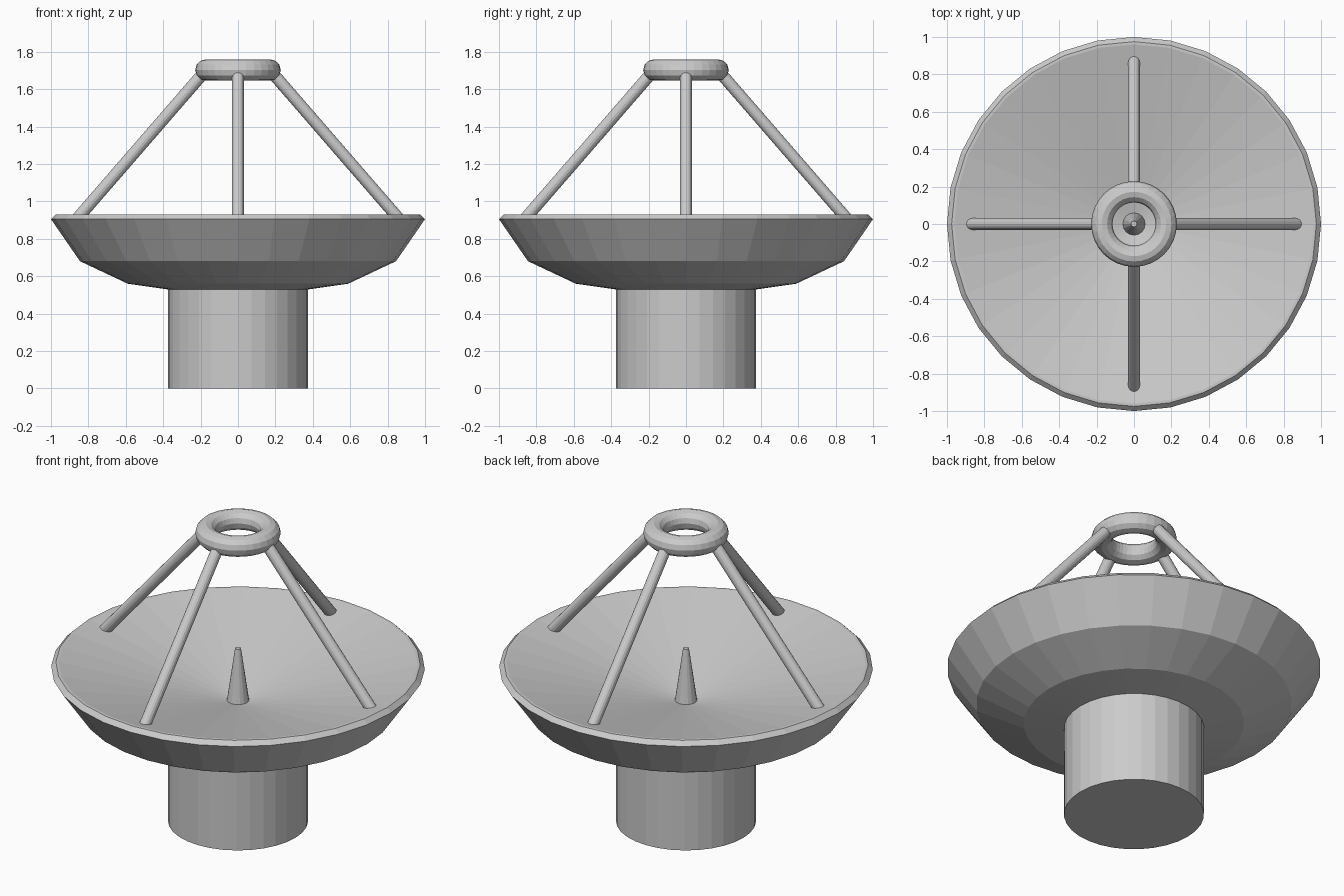
import bpy, bmesh, math
from mathutils import Vector, Matrix

if "Cube" in bpy.data.objects:
    bpy.data.objects.remove(bpy.data.objects["Cube"])


def make_object(name, bm):
    bmesh.ops.recalc_face_normals(bm, faces=bm.faces)
    mesh = bpy.data.meshes.new(name)
    bm.to_mesh(mesh)
    bm.free()
    obj = bpy.data.objects.new(name, mesh)
    bpy.context.collection.objects.link(obj)
    return obj


def lathe(name, profile, sides):
    """Spin an (r, z) profile around the z axis."""
    bm = bmesh.new()
    verts = [bm.verts.new((r, 0, z)) for r, z in profile]
    edges = [bm.edges.new(pair) for pair in zip(verts, verts[1:])]
    bmesh.ops.spin(bm, geom=verts + edges, cent=(0, 0, 0), axis=(0, 0, 1),
                   angle=math.tau, steps=sides, use_duplicate=False)
    bmesh.ops.remove_doubles(bm, verts=bm.verts, dist=1e-4)
    return make_object(name, bm)


def rod(name, a, b, radius, sides=16):
    """Straight cylinder between two points."""
    a, b = Vector(a), Vector(b)
    d = b - a
    bm = bmesh.new()
    bmesh.ops.create_cone(
        bm, cap_ends=True, segments=sides, radius1=radius, radius2=radius,
        depth=d.length,
        matrix=Matrix.Translation((a + b) / 2)
        @ d.to_track_quat('Z', 'Y').to_matrix().to_4x4())
    return make_object(name, bm)


# Pedestal
lathe("pedestal", [(0, 0), (0.375, 0), (0.375, 0.55), (0, 0.55)], 32)

# Dish: stepped outer shell, bevelled rim and shallow conical bowl
lathe("dish", [(0, 0.53), (0.38, 0.53), (0.59, 0.56), (0.845, 0.68),
               (1.0, 0.905), (0.975, 0.93), (0.96, 0.93), (0, 0.70)], 32)

# Central feed spike
lathe("feed_spike", [(0, 0.69), (0.063, 0.69), (0.016, 1.02), (0, 1.02)], 16)

# Four struts from the bowl to the ring
for i, side in enumerate(("right", "back", "left", "front")):
    c, s = round(math.cos(i * math.pi / 2)), round(math.sin(i * math.pi / 2))
    rod(side + "_strut", (0.875 * c, 0.875 * s, 0.89),
        (0.19 * c, 0.19 * s, 1.68), 0.032)

# Receiver ring
bpy.ops.mesh.primitive_torus_add(major_radius=0.172, minor_radius=0.057,
                                 major_segments=32, minor_segments=12,
                                 location=(0, 0, 1.702))
bpy.context.object.name = "receiver_ring"
